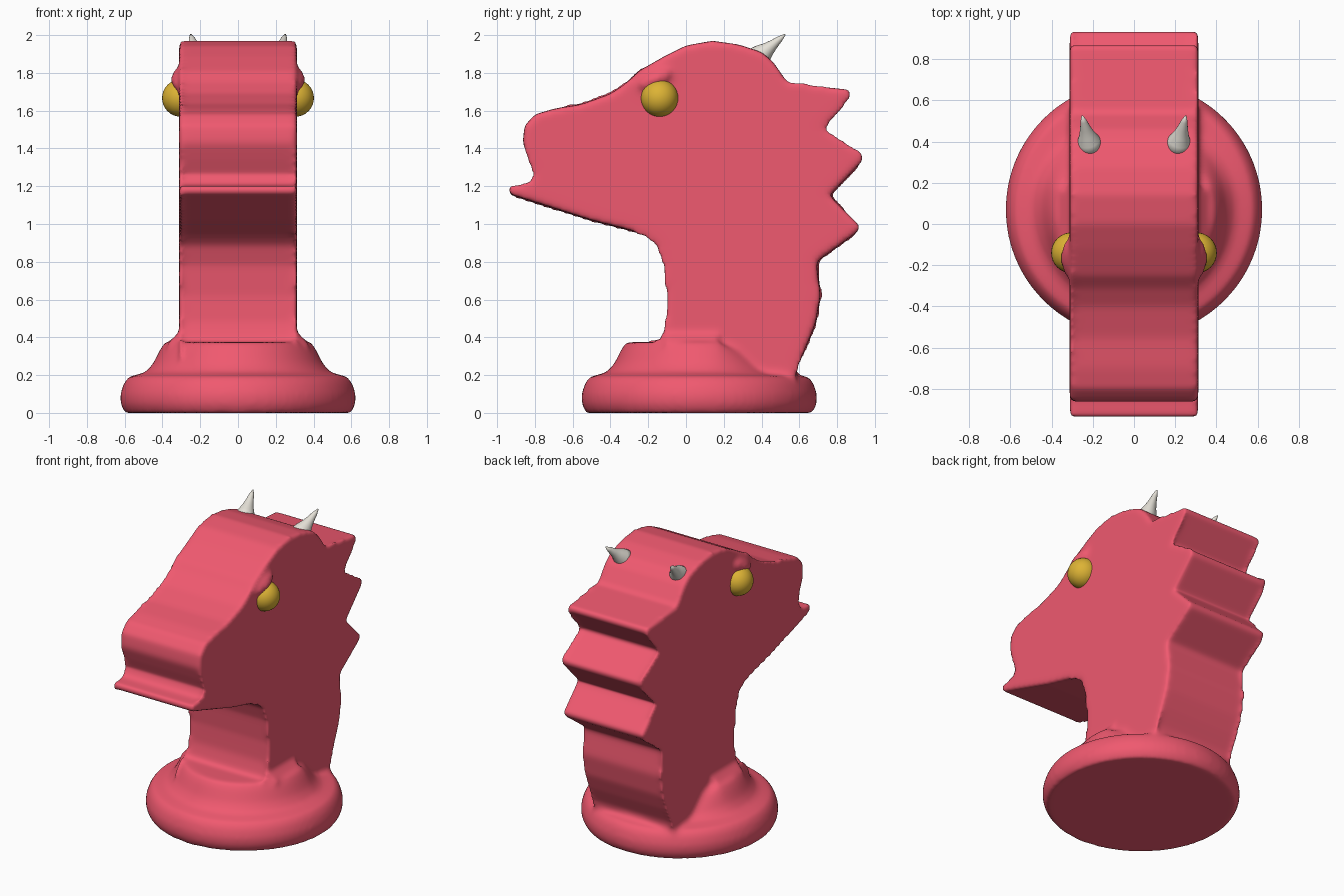
import bpy, bmesh, math
from mathutils import Vector, Matrix

if "Cube" in bpy.data.objects:
    bpy.data.objects.remove(bpy.data.objects["Cube"])


def material(name, rgb):
    m = bpy.data.materials.new(name)
    m.diffuse_color = (*rgb, 1)
    m.use_nodes = True
    m.node_tree.nodes["Principled BSDF"].inputs["Base Color"].default_value = m.diffuse_color
    return m


red = material("red", (0.87, 0.10, 0.16))
gold = material("gold", (0.72, 0.45, 0.035))
ivory = material("ivory", (0.78, 0.75, 0.68))


def finish(bm, name, mat):
    bmesh.ops.recalc_face_normals(bm, faces=bm.faces[:])
    for f in bm.faces:
        f.smooth = True
    me = bpy.data.meshes.new(name)
    bm.to_mesh(me)
    bm.free()
    me.materials.append(mat)
    ob = bpy.data.objects.new(name, me)
    bpy.context.collection.objects.link(ob)
    return ob


def lathe(bm, profile, seg, matrix):
    """Closed solid of revolution from (radius, height) pairs."""
    rings = [[bm.verts.new(matrix @ Vector((r * math.cos(2 * math.pi * i / seg),
                                            r * math.sin(2 * math.pi * i / seg), z)))
              for i in range(seg)] for r, z in profile]
    for a, b in zip(rings, rings[1:]):
        for i in range(seg):
            j = (i + 1) % seg
            bm.faces.new((a[i], a[j], b[j], b[i]))
    bm.faces.new(rings[0][::-1])
    bm.faces.new(rings[-1])
    return [v for ring in rings for v in ring]


def prism(bm, front, back):
    """Closed solid between two matching outlines."""
    a = [bm.verts.new(p) for p in front]
    b = [bm.verts.new(p) for p in back]
    n = len(a)
    for i in range(n):
        j = (i + 1) % n
        bm.faces.new((a[i], a[j], b[j], b[i]))
    bmesh.ops.triangulate(bm, faces=[bm.faces.new(a[::-1]), bm.faces.new(b)])


# Side outline (y, z): neck front, jaw, muzzle, brow, crown, mane spikes, neck back
outline = [(-0.13, 0.10), (-0.13, 0.37), (-0.10, 0.48), (-0.095, 0.62), (-0.11, 0.78),
           (-0.15, 0.89), (-0.21, 0.945), (-0.50, 1.02), (-0.94, 1.16), (-0.94, 1.20),
           (-0.83, 1.205), (-0.795, 1.26), (-0.83, 1.34), (-0.865, 1.43), (-0.855, 1.52),
           (-0.80, 1.58), (-0.70, 1.61), (-0.55, 1.635), (-0.40, 1.69), (-0.31, 1.75),
           (-0.25, 1.81), (-0.12, 1.885), (0.0, 1.945), (0.14, 1.97), (0.28, 1.95),
           (0.40, 1.91), (0.46, 1.86), (0.54, 1.745), (0.87, 1.71), (0.87, 1.68),
           (0.72, 1.50), (0.94, 1.36), (0.93, 1.33), (0.76, 1.15), (0.92, 0.99),
           (0.91, 0.96), (0.69, 0.80), (0.712, 0.62), (0.685, 0.47), (0.64, 0.36),
           (0.585, 0.25), (0.56, 0.10)]
bm = bmesh.new()
prism(bm, [(-0.312, y, z) for y, z in outline], [(0.312, y, z) for y, z in outline])

# Round base, with the upper tier sinking toward the back
base = [(0.60, 0), (0.622, 0.05), (0.623, 0.10), (0.605, 0.155), (0.58, 0.19), (0.49, 0.215),
        (0.45, 0.26), (0.41, 0.34), (0.385, 0.375), (0.20, 0.372)]
for v in lathe(bm, base, 96, Matrix.Translation((0, 0.07, 0))):
    if v.co.z > 0.21:
        t = min(max((v.co.y - 0.17) / 0.28, 0), 1)
        v.co.z -= (v.co.z - 0.20) * t * 0.8

# Flared foot of the neck
flare = [(-0.38, 0.30), (0.38, 0.30), (0.37, 0.37), (0.31, 0.43), (-0.31, 0.43), (-0.37, 0.37)]
prism(bm, [(x, -0.11, z) for x, z in flare], [(x, 0.17, z) for x, z in flare])

# Brow ridges
for s in (-1, 1):
    m = (Matrix.Translation((s * 0.30, -0.165, 1.765)) @ Matrix.Rotation(math.radians(25), 4, 'X')
         @ Matrix.Diagonal((0.055, 0.11, 0.05, 1)))
    bmesh.ops.create_uvsphere(bm, u_segments=24, v_segments=12, radius=1, matrix=m)

# Fuse the pieces and soften the edges
body = finish(bm, "body", red)
rm = body.modifiers.new("fuse", 'REMESH')
rm.mode = 'VOXEL'
rm.voxel_size = 0.016
rm.use_smooth_shade = True
sm = body.modifiers.new("soften", 'SMOOTH')
sm.factor = 0.5
sm.iterations = 9

# Eyes and horns
horn = [(0.068, -0.03), (0.055, 0.02), (0.038, 0.06), (0.026, 0.10), (0.016, 0.145), (0.004, 0.18)]
for side, s in (("left", 1), ("right", -1)):
    bm = bmesh.new()
    bmesh.ops.create_uvsphere(bm, u_segments=32, v_segments=16, radius=0.099,
                              matrix=Matrix.Translation((s * 0.303, -0.14, 1.667)))
    finish(bm, side + "_eye", gold)

    root, tip = Vector((s * 0.217, 0.39, 1.888)), Vector((s * 0.25, 0.52, 2.0))
    aim = (tip - root).to_track_quat('Z', 'Y').to_matrix().to_4x4()
    bm = bmesh.new()
    lathe(bm, horn, 24, Matrix.Translation(root) @ aim)
    finish(bm, side + "_horn", ivory)
